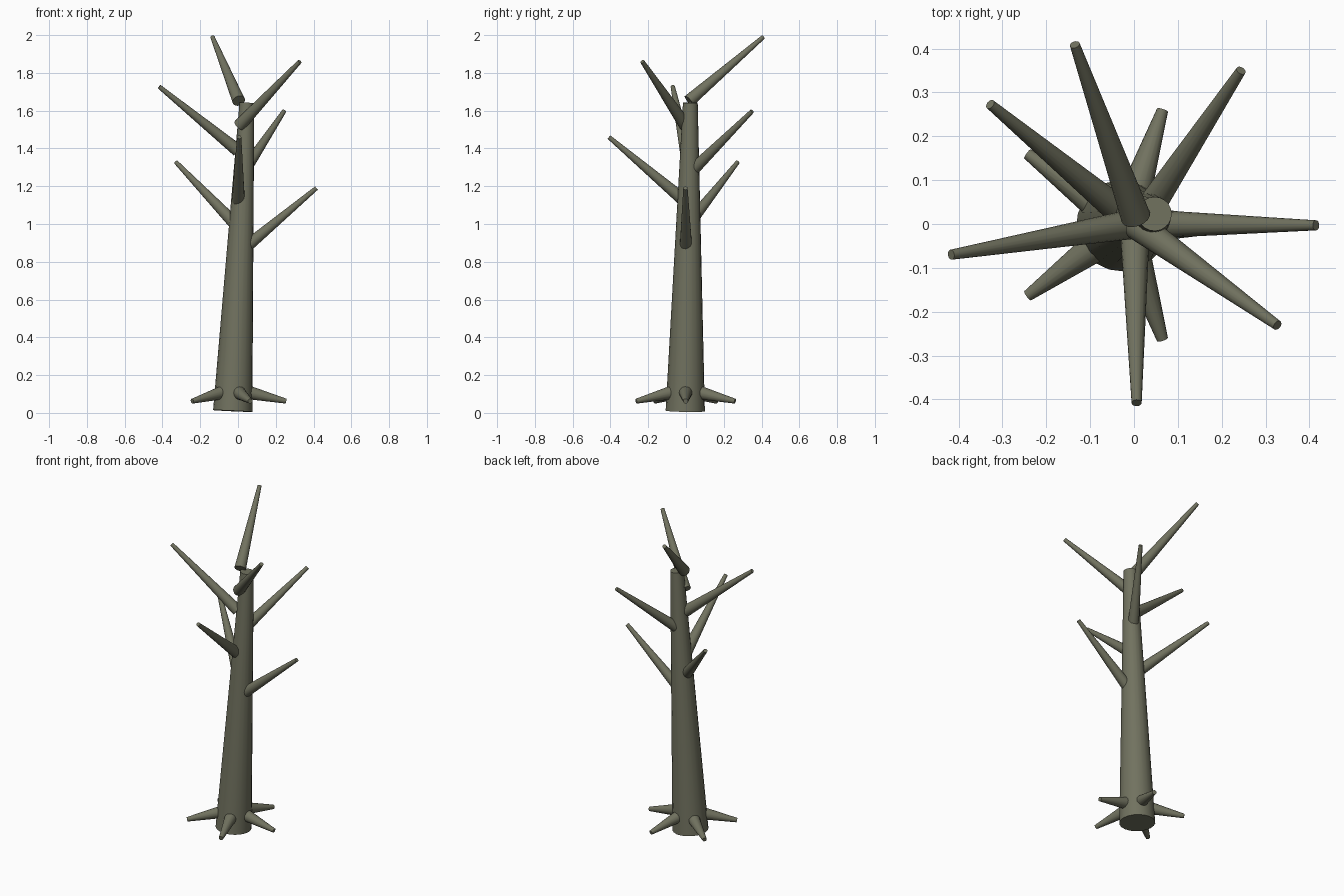
import bpy, math
from mathutils import Vector

if "Cube" in bpy.data.objects:
    bpy.data.objects.remove(bpy.data.objects["Cube"])

bark = bpy.data.materials.new("grey_olive_bark")
bark.diffuse_color = (0.165, 0.168, 0.115, 1)
bark.use_nodes = True
bark.node_tree.nodes["Principled BSDF"].inputs["Base Color"].default_value = bark.diffuse_color


def limb(name, start, end, r1, r2, sides=16):
    """Tapered round limb between two points."""
    a, b = Vector(start), Vector(end)
    axis = b - a
    bpy.ops.mesh.primitive_cone_add(vertices=sides, radius1=r1, radius2=r2,
                                    depth=axis.length, location=(a + b) / 2)
    ob = bpy.context.object
    ob.rotation_euler = axis.to_track_quat('Z', 'Y').to_euler()
    ob.name = name
    ob.data.materials.append(bark)
    bpy.ops.object.shade_smooth_by_angle(angle=math.radians(40))
    return ob


# leaning trunk
limb("trunk", (-0.028, -0.004, 0.01), (0.047, 0.023, 1.642), 0.104, 0.039, 20)

# spiralling bare branches: start, tip
branches = [
    ((0.02, 0.000, 0.860), (0.415, -0.003, 1.19)),
    ((-0.01, 0.010, 0.995), (-0.328, 0.273, 1.327)),
    ((0.002, -0.010, 1.125), (0.006, -0.408, 1.46)),
    ((0.022, 0.015, 1.265), (0.244, 0.350, 1.597)),
    ((-0.002, 0.000, 1.390), (-0.417, -0.070, 1.727)),
    ((0.008, -0.003, 1.522), (0.327, -0.231, 1.86)),
    ((0.004, 0.016, 1.652), (-0.135, 0.409, 1.99)),
]
for i, (s, e) in enumerate(branches):
    limb(f"branch_{i + 1}", s, e, 0.034, 0.0115)

# five roots around the base
for i in range(5):
    t = math.tau * i / 5
    c, s = math.cos(t), math.sin(t)
    limb(f"root_{i + 1}", (-0.02 + 0.06 * c, -0.002 + 0.06 * s, 0.112),
         (-0.02 + 0.275 * c, -0.002 + 0.275 * s, 0.062), 0.038, 0.013)
